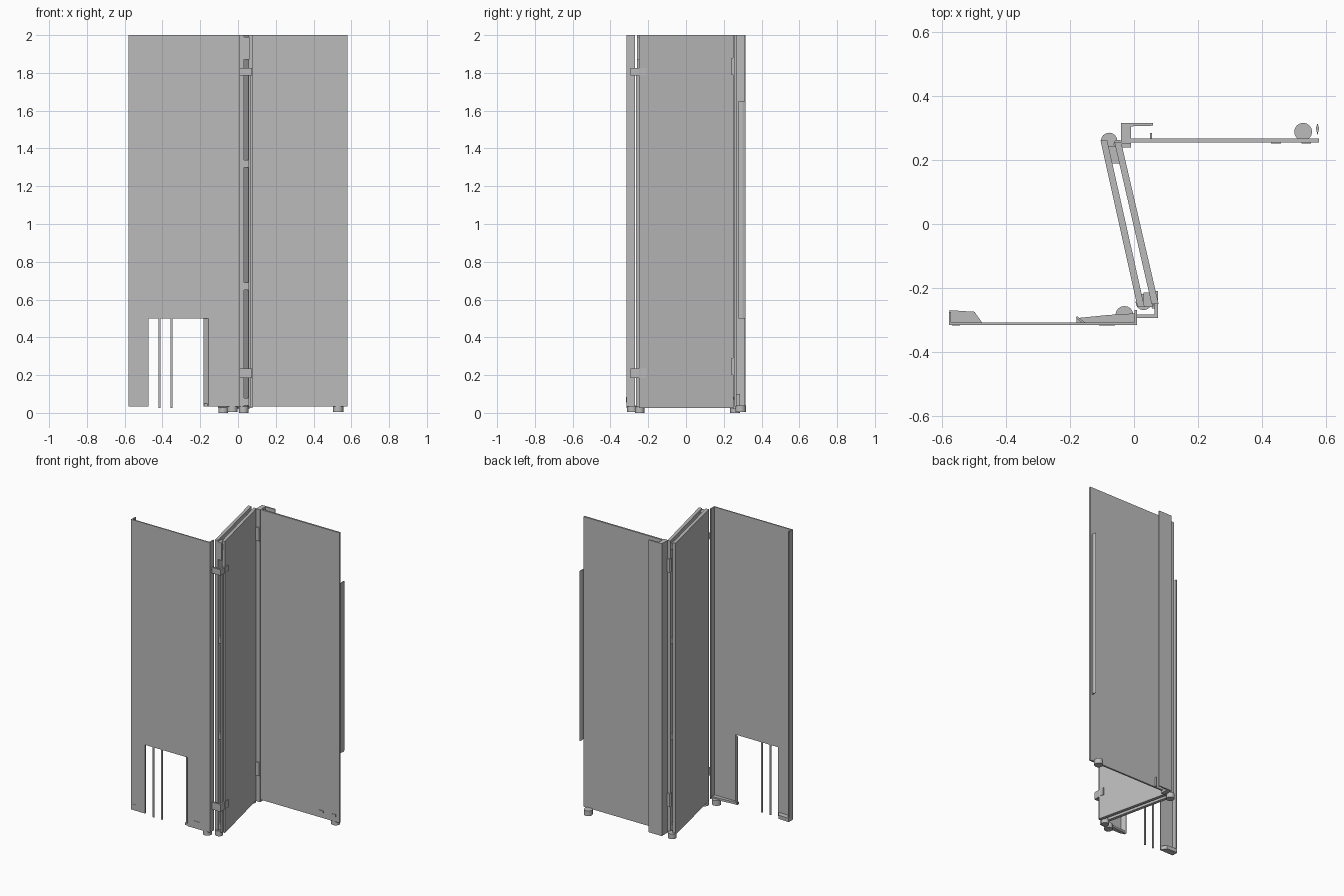
import bpy
import bmesh
from mathutils import Vector

cube = bpy.data.objects.get("Cube")
if cube:
    bpy.data.objects.remove(cube, do_unlink=True)

grey = bpy.data.materials.new("plain_grey")
grey.use_nodes = True
COLOUR = (0.5, 0.5, 0.5, 1)
grey.diffuse_color = COLOUR
grey.node_tree.nodes["Principled BSDF"].inputs["Base Color"].default_value = COLOUR


def prism(name, points, low, extrude):
    """Extrude a closed 3D outline along a vector."""
    bm = bmesh.new()
    face = bm.faces.new([bm.verts.new(Vector(p) + Vector(low)) for p in points])
    new = bmesh.ops.extrude_face_region(bm, geom=[face])["geom"]
    verts = [v for v in new if isinstance(v, bmesh.types.BMVert)]
    bmesh.ops.translate(bm, verts=verts, vec=extrude)
    bmesh.ops.recalc_face_normals(bm, faces=bm.faces)
    mesh = bpy.data.meshes.new(name)
    bm.to_mesh(mesh)
    bm.free()
    mesh.materials.append(grey)
    ob = bpy.data.objects.new(name, mesh)
    bpy.context.collection.objects.link(ob)
    return ob


def upright(name, plan, z0, z1):
    """Part with a plan outline that rises from z0 to z1."""
    return prism(name, [(x, y, 0) for x, y in plan], (0, 0, z0), (0, 0, z1 - z0))


def box(name, x0, x1, y0, y1, z0, z1):
    return upright(name, [(x0, y0), (x1, y0), (x1, y1), (x0, y1)], z0, z1)


def cylinder(name, x, y, r, z0, z1, sides=16):
    bpy.ops.mesh.primitive_cylinder_add(vertices=sides, radius=r, depth=z1 - z0,
                                        location=(x, y, (z0 + z1) / 2))
    ob = bpy.context.object
    ob.name = name
    ob.data.materials.append(grey)
    bpy.ops.object.shade_smooth_by_angle()
    return ob


BASE, TOP = 0.035, 2.0

# Front leaf: thin sheet with a doorway cut from its lower edge
outline = [(-0.58, BASE), (-0.475, BASE), (-0.475, 0.5), (-0.155, 0.5),
           (-0.155, BASE), (0.01, BASE), (0.01, TOP), (-0.58, TOP)]
prism("front_panel", [(x, 0, z) for x, z in outline], (0, -0.316, 0), (0, 0.008, 0))
box("front_panel_outer_flange", -0.58, -0.573, -0.31, -0.275, BASE, TOP)
box("front_panel_hinge_flange", 0.002, 0.01, -0.31, -0.27, BASE, TOP)
upright("doorway_jamb", [(-0.156, -0.315), (-0.15, -0.311), (-0.178, -0.289),
                         (-0.183, -0.293)], BASE, 0.5)
for i, x in enumerate((-0.415, -0.352)):
    box(f"doorway_rod_{i}", x - 0.005, x + 0.005, -0.315, -0.308, 0.025, 0.505)
upright("outer_corner_gusset", [(-0.578, -0.31), (-0.475, -0.31), (-0.5, -0.275),
                                (-0.578, -0.27)], BASE, 0.06)
upright("hinge_corner_gusset", [(-0.18, -0.31), (0.005, -0.31), (0.005, -0.28),
                                (-0.08, -0.285), (-0.18, -0.295)], BASE, 0.05)
cylinder("front_panel_foot", -0.03, -0.285, 0.028, 0.005, 0.04)

# Middle leaf: two parallel slanted skins, joined near their ends
for name, dx, y0, y1 in (("middle_left_skin", 0.0, -0.26, 0.262),
                         ("middle_right_skin", 0.044, -0.25, 0.255)):
    plan = [(-0.105 + dx, y1), (-0.084 + dx, y1), (0.033 + dx, y0), (0.011 + dx, y0)]
    upright(name, plan, 0.025, TOP)
for i, z in enumerate((0.04, 0.65, 1.3, 1.94)):
    upright(f"middle_front_spacer_{i}", [(0.005, -0.22), (0.055, -0.22),
                                         (0.062, -0.255), (0.02, -0.255)], z, z + 0.04)
    upright(f"middle_back_spacer_{i}", [(-0.09, 0.245), (-0.05, 0.245),
                                        (-0.036, 0.19), (-0.078, 0.19)], z, z + 0.04)
upright("middle_edge_strip", [(0.056, -0.265), (0.066, -0.265), (0.062, -0.215),
                              (0.05, -0.215)], 0.03, 1.8)
cylinder("middle_back_foot", -0.078, 0.26, 0.026, 0.0, 0.035)
cylinder("middle_front_foot", 0.03, -0.245, 0.025, 0.0, 0.035)

# Back leaf: sheet, hinge channel with a lip, and edge details
box("back_panel", -0.01, 0.58, 0.256, 0.268, BASE, TOP)
upright("back_panel_channel", [(-0.04, 0.25), (-0.01, 0.25), (-0.01, 0.306),
                               (0.06, 0.308), (0.06, 0.316), (-0.04, 0.316)], 0.02, TOP)
box("back_panel_lip_edge", 0.05, 0.056, 0.268, 0.285, BASE, 0.1)
cylinder("back_panel_foot", 0.53, 0.289, 0.028, 0.005, 0.04)
upright("back_panel_rod", [(0.57, 0.3), (0.575, 0.278), (0.58, 0.3), (0.575, 0.316)],
        0.5, 1.65)
for i, x in enumerate((0.445, 0.54)):
    box(f"back_panel_fixing_{i}", x - 0.015, x + 0.015, 0.252, 0.256, 0.07, 0.085)
box("front_panel_fixing", -0.57, -0.545, -0.318, -0.315, 0.055, 0.075)
box("front_panel_catch", -0.11, -0.06, -0.318, -0.315, 0.055, 0.085)

# Hinges between leaves, low and high
for level, z0, z1 in (("lower", 0.185, 0.235), ("upper", 1.785, 1.825)):
    box(level + "_front_hinge_plate", 0.005, 0.075, -0.295, -0.283, z0, z1)
    box(level + "_front_hinge_arm", 0.064, 0.075, -0.295, -0.21, z0, z1)
for level, z0, z1 in (("lower", 0.2, 0.29), ("upper", 1.79, 1.88)):
    box(level + "_back_hinge_plate", -0.06, -0.01, 0.24, 0.262, z0, z1)
    cylinder(level + "_back_hinge_pin", -0.05, 0.25, 0.014, z0, z1)
box("upper_edge_latch", 0.03, 0.06, -0.26, -0.215, 1.87, 1.99)
